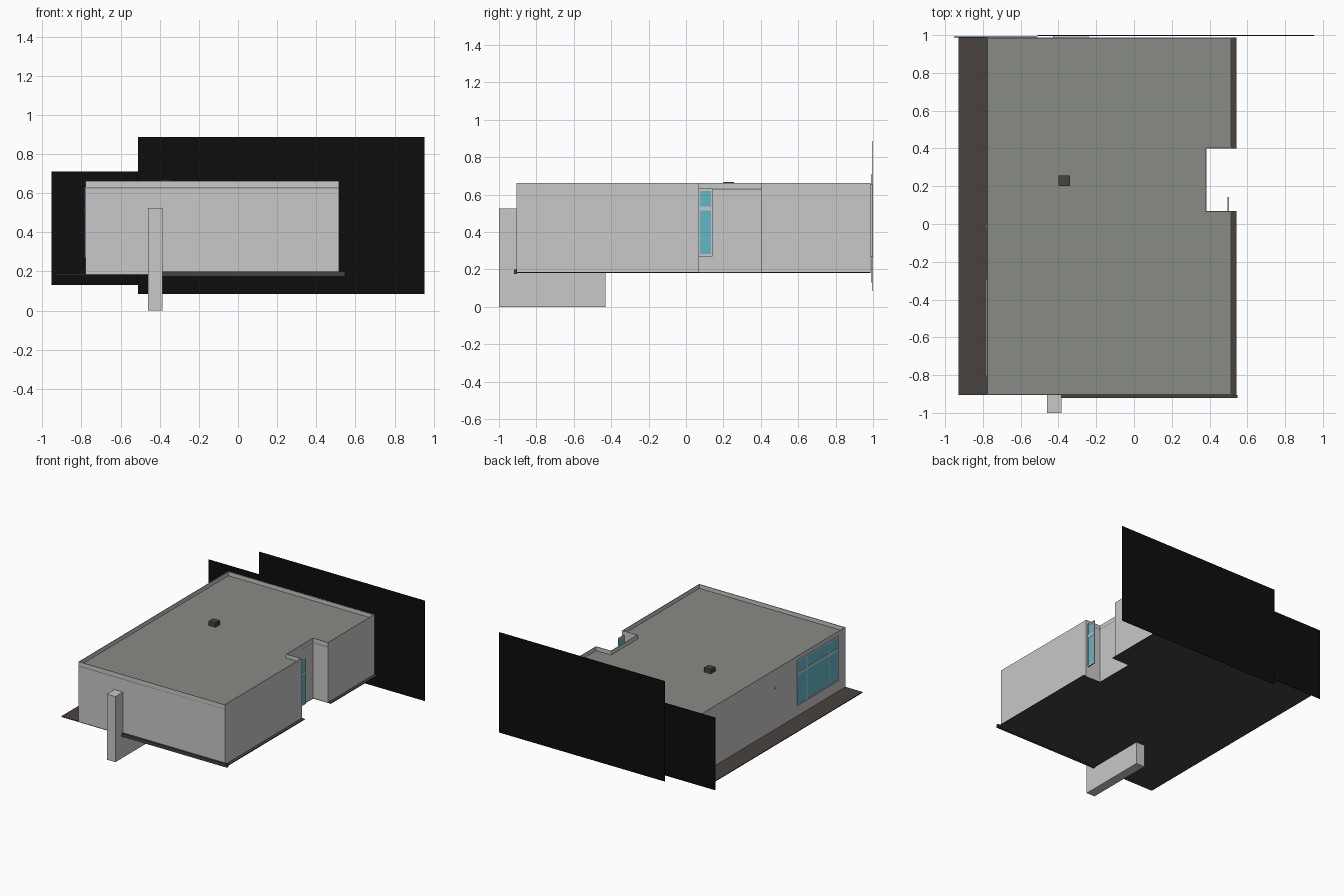
import bpy, bmesh

if "Cube" in bpy.data.objects:
    bpy.data.objects.remove(bpy.data.objects["Cube"])


def material(name, rgb):
    m = bpy.data.materials.new(name)
    m.diffuse_color = (*rgb, 1)
    m.use_nodes = True
    m.node_tree.nodes["Principled BSDF"].inputs["Base Color"].default_value = m.diffuse_color
    return m


WALL = material("pale grey wall", (0.58, 0.58, 0.58))
ROOF = material("grey roof", (0.25, 0.26, 0.24))
DARK = material("dark brown", (0.066, 0.054, 0.051))
GLASS = material("blue glass", (0.12, 0.48, 0.60))
BLACK = material("black", (0.004, 0.004, 0.004))


def finish(name, bm, mat):
    bmesh.ops.recalc_face_normals(bm, faces=bm.faces)
    me = bpy.data.meshes.new(name)
    bm.to_mesh(me)
    bm.free()
    me.materials.append(mat)
    ob = bpy.data.objects.new(name, me)
    bpy.context.collection.objects.link(ob)
    return ob


def box(name, x, y, z, mat):
    bm = bmesh.new()
    bmesh.ops.create_cube(bm, size=1)
    for v in bm.verts:
        for i, (a, b) in enumerate((x, y, z)):
            v.co[i] = a if v.co[i] < 0 else b
    return finish(name, bm, mat)


def slab(name, pts, z0, z1, mat):
    bm = bmesh.new()
    f = bm.faces.new([bm.verts.new((x, y, z0)) for x, y in pts])
    ext = bmesh.ops.extrude_face_region(bm, geom=[f])["geom"]
    for v in ext:
        if isinstance(v, bmesh.types.BMVert):
            v.co.z = z1
    return finish(name, bm, mat)


def plan(x0, x1):
    """Outline with the entrance notch in the right side."""
    return [(x0, -0.905), (x1, -0.905), (x1, 0.07), (0.385, 0.07),
            (0.385, 0.40), (x1, 0.40), (x1, 0.987), (x0, 0.987)]


# floor and roof
slab("floor", plan(-0.93, 0.542), 0.18, 0.186, DARK)
slab("roof", plan(-0.775, 0.513), 0.624, 0.632, ROOF)

# outer walls, rising past the roof as a thin parapet
pts = plan(-0.778, 0.517)
bm = bmesh.new()
low = [bm.verts.new((x, y, 0.183)) for x, y in pts]
top = [bm.verts.new((x, y, 0.663)) for x, y in pts]
for i in range(len(pts)):
    j = (i + 1) % len(pts)
    bm.faces.new((low[i], low[j], top[j], top[i]))
walls = finish("walls", bm, WALL)
sol = walls.modifiers.new("thickness", "SOLIDIFY")
sol.thickness = 0.006
sol.offset = -1
sol.use_even_offset = True

# front pier with its foundation wall, as one L profile
bm = bmesh.new()
prof = [(-1, 0), (-0.43, 0), (-0.43, 0.182), (-0.906, 0.182), (-0.906, 0.525), (-1, 0.525)]
f = bm.faces.new([bm.verts.new((-0.46, y, z)) for y, z in prof])
for v in bmesh.ops.extrude_face_region(bm, geom=[f])["geom"]:
    if isinstance(v, bmesh.types.BMVert):
        v.co.x = -0.385
finish("front_pier", bm, WALL)

# front ledge and roof vent
box("front_ledge", (-0.385, 0.547), (-0.92, -0.904), (0.174, 0.2), DARK)
box("roof_vent", (-0.40, -0.34), (0.2, 0.257), (0.63, 0.667), DARK)


def window(name, x, y0, y1, posts):
    """Glass plate with frame bars, lying in a plane of constant x."""
    box(name + "_glass", (x - 0.003, x + 0.003), (y0, y1), (0.27, 0.63), GLASS)
    w = 0.008
    for k, (a, b) in enumerate(((0.27, 0.282), (0.515, 0.535), (0.62, 0.632))):
        box(f"{name}_rail_{k}", (x - 0.005, x + 0.005), (y0, y1), (a, b), WALL)
    for k, y in enumerate([y0 + w / 2, *posts, y1 - w / 2]):
        box(f"{name}_post_{k}", (x - 0.0048, x + 0.0048), (y - w / 2, y + w / 2), (0.27, 0.63), WALL)


window("left_window", -0.779, -0.81, -0.29, (-0.70, -0.41))
window("entrance_window", 0.499, 0.068, 0.142, ())
box("left_wall_knob", (-0.786, -0.776), (-0.016, -0.006), (0.515, 0.525), WALL)

# back frame and the two big black backing panels
box("back_frame", (-0.43, -0.24), (0.985, 0.996), (0.27, 0.655), WALL)
box("large_back_panel", (-0.51, 0.953), (0.996, 1.0), (0.085, 0.887), BLACK)
box("small_back_panel", (-0.953, -0.51), (0.988, 0.992), (0.13, 0.71), BLACK)
